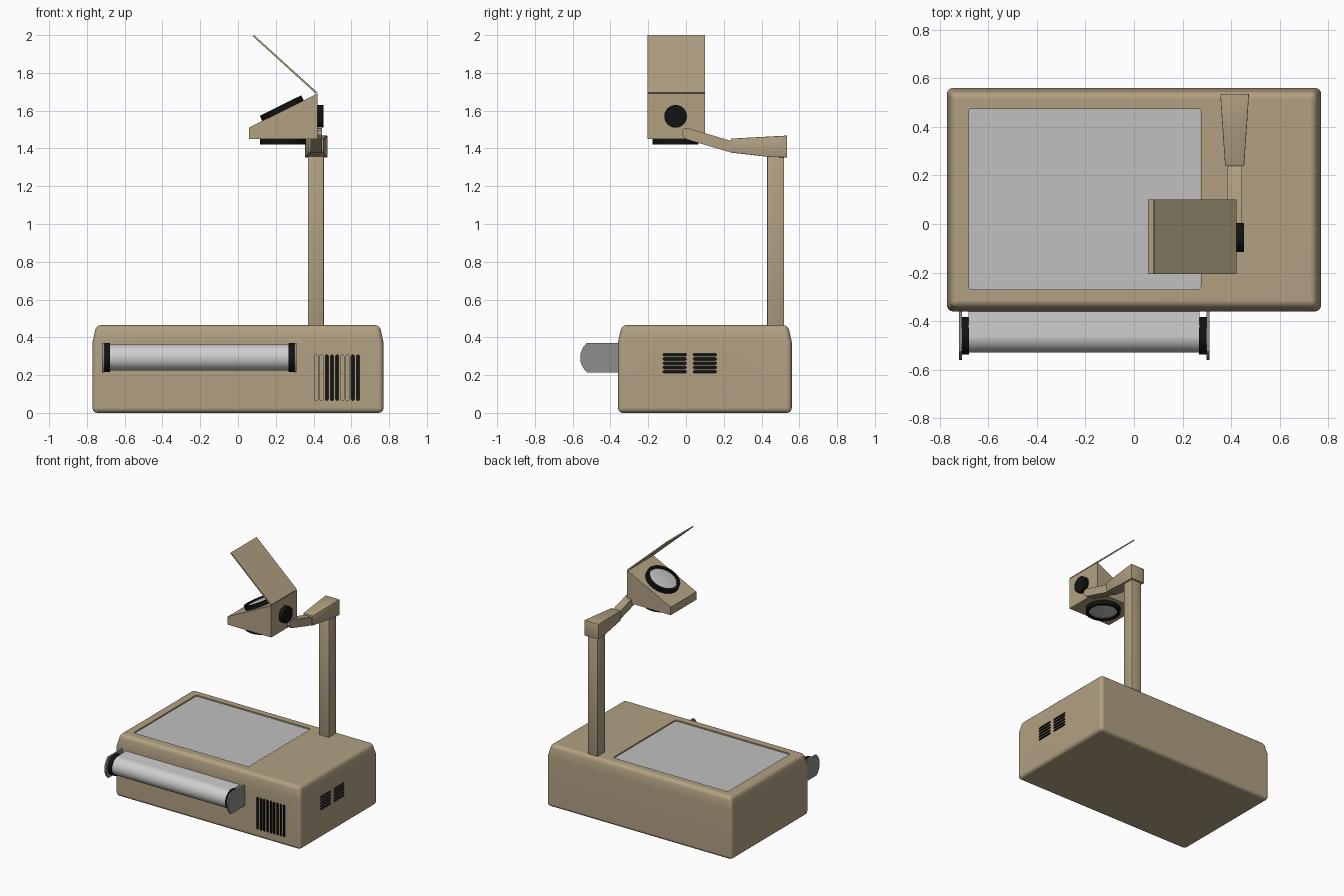
import bpy, bmesh, math
from mathutils import Matrix, Vector

cube = bpy.data.objects.get("Cube")
if cube:
    bpy.data.objects.remove(cube, do_unlink=True)


def material(name, r, g, b):
    m = bpy.data.materials.new(name)
    m.use_nodes = True
    m.diffuse_color = (r, g, b, 1)
    m.node_tree.nodes["Principled BSDF"].inputs["Base Color"].default_value = (r, g, b, 1)
    return m


TAN = material("tan casing", 0.44, 0.355, 0.225)
DARK = material("black", 0.006, 0.006, 0.006)
GLASS = material("pale glass", 0.53, 0.53, 0.53)
FILM = material("film white", 0.62, 0.62, 0.63)
GREY = material("grey bracket", 0.27, 0.27, 0.27)


def add_loft(bm, rings):
    """Skin a closed solid through matching rings of points."""
    loops = [[bm.verts.new(p) for p in ring] for ring in rings]
    n = len(loops[0])
    faces = [bm.faces.new(loops[0]), bm.faces.new(loops[-1])]
    for a, b in zip(loops, loops[1:]):
        for i in range(n):
            j = (i + 1) % n
            faces.append(bm.faces.new((a[i], a[j], b[j], b[i])))
    return faces


def finish(name, bm, mats, smooth=30):
    bmesh.ops.recalc_face_normals(bm, faces=bm.faces)
    me = bpy.data.meshes.new(name)
    bm.to_mesh(me)
    bm.free()
    for m in mats:
        me.materials.append(m)
    me.shade_smooth()
    me.set_sharp_from_angle(angle=math.radians(smooth))
    ob = bpy.data.objects.new(name, me)
    bpy.context.scene.collection.objects.link(ob)
    return ob


def loft(name, rings, mat, bevel=0):
    bm = bmesh.new()
    add_loft(bm, rings)
    if bevel:
        bmesh.ops.bevel(bm, geom=bm.edges[:], offset=bevel, segments=2,
                        profile=0.5, affect='EDGES')
    return finish(name, bm, [mat])


def extrude(pts, axis, lo, hi):
    """Two rings: a 2D outline at both ends of an axis."""
    def place(p, d):
        v = list(p)
        v.insert(axis, d)
        return v
    return [[place(p, d) for p in pts] for d in (lo, hi)]


def rect(a0, a1, b0, b1):
    return [(a0, b0), (a1, b0), (a1, b1), (a0, b1)]


def arc(cx, cy, r, start, end, steps):
    return [(cx + r * math.cos(math.radians(start + (end - start) * i / steps)),
             cy + r * math.sin(math.radians(start + (end - start) * i / steps)))
            for i in range(steps + 1)]


def circle(cx, cy, r, n=40):
    return arc(cx, cy, r, 0, 360, n)[:-1]


def apply_modifier(ob, kind, **settings):
    mod = ob.modifiers.new(kind.title(), kind)
    for key, value in settings.items():
        setattr(mod, key, value)
    bpy.context.view_layer.objects.active = ob
    bpy.ops.object.modifier_apply(modifier=mod.name)


# Casing: box with a tapered upper band and rounded edges
def casing_ring(inset, z):
    return [(x, y, z) for x, y in rect(inset - 0.77, 0.77 - inset, inset - 0.36, 0.56 - inset)]


casing = loft("casing", [casing_ring(0, 0), casing_ring(0, 0.375), casing_ring(0.02, 0.465)], TAN)
casing.data.materials.append(DARK)
apply_modifier(casing, 'BEVEL', width=0.026, segments=4, limit_method='ANGLE',
               angle_limit=math.radians(30))

# Cutter: stage recess plus vent slots with dark walls
bm = bmesh.new()
STAGE = (-0.68, 0.275, -0.27, 0.475)


def stage_outline(grow=0):
    x0, x1, y0, y1 = STAGE
    r = 0.014
    pts = []
    for cx, cy, a in ((x1 - r, y1 - r, 0), (x0 + r, y1 - r, 90),
                      (x0 + r, y0 + r, 180), (x1 - r, y0 + r, 270)):
        pts += arc(cx, cy, r + grow, a, a + 90, 4)
    return pts


add_loft(bm, extrude(stage_outline(), 2, 0.45, 0.5))


def cut_slot(outline, axis, lo, hi, floor_dark):
    floor, _, *walls = add_loft(bm, extrude(outline, axis, lo, hi))
    floor.material_index = int(floor_dark)
    for f in walls:
        f.material_index = 1


R = 0.008
for i in range(9):
    x = 0.415 + i * 0.0275
    pill = arc(x, 0.30, R, 0, 180, 6) + arc(x, 0.073, R, 180, 360, 6)
    cut_slot(pill, 1, -0.335, -0.4, i in (2, 3, 4, 7, 8))
for y0 in (-0.115, 0.045):
    for i in range(5):
        z = 0.218 + i * 0.0225
        pill = arc(y0, z, 0.007, 90, 270, 6) + arc(y0 + 0.11, z, 0.007, -90, 90, 6)
        cut_slot(pill, 0, 0.745, 0.8, True)
cutter = finish("vent_cutter", bm, [TAN, DARK])
cutter.hide_render = True
apply_modifier(casing, 'BOOLEAN', operation='DIFFERENCE', solver='EXACT', object=cutter)
bpy.data.objects.remove(cutter, do_unlink=True)
casing.data.shade_smooth()
casing.data.set_sharp_from_angle(angle=math.radians(30))
apply_modifier(casing, 'WEIGHTED_NORMAL', keep_sharp=True)

# Stage glass in the recess
loft("stage_glass", extrude(stage_outline(-0.001), 2, 0.448, 0.456), GLASS)

# Film roll, its end flanges, brackets and the sheet feeding into the casing
AY, AZ = -0.46, 0.293
loft("film_roll", extrude(circle(AY, AZ, 0.069), 0, -0.68, 0.27), FILM)
loft("film_sheet", extrude(rect(-0.46, -0.35, 0.357, 0.362), 0, -0.68, 0.27), FILM)
plate = [(-0.35, 0.215), (-0.35, 0.37), (-0.525, 0.37), (-0.545, 0.347), (-0.557, 0.32),
         (-0.56, 0.293), (-0.557, 0.266), (-0.545, 0.238), (-0.525, 0.215)]
for side, s in (("right", -1), ("left", 1)):
    ends = sorted(-0.205 + s * d for d in (0.473, 0.503))
    loft(side + "_flange", extrude(circle(AY, AZ, 0.077), 0, *ends), DARK)
    ends = sorted(-0.205 + s * d for d in (0.503, 0.515))
    loft(side + "_bracket", extrude(plate, 0, *ends), GREY)

# Post and arm
loft("post", extrude(rect(0.37, 0.455, 0.43, 0.52), 2, 0.44, 1.37), TAN, 0.004)


def section(y, x0, x1, z0, z1):
    return [(x, y, z) for x, z in rect(x0, x1, z0, z1)]


loft("arm_socket", [section(0.535, 0.355, 0.473, 1.352, 1.468),
                    section(0.44, 0.361, 0.467, 1.355, 1.463),
                    section(0.238, 0.375, 0.453, 1.378, 1.452)], TAN, 0.003)
loft("arm", [section(0.25, 0.385, 0.445, 1.375, 1.437),
             section(0.005, 0.385, 0.445, 1.447, 1.509),
             section(-0.012, 0.385, 0.445, 1.46, 1.506),
             section(-0.02, 0.385, 0.445, 1.472, 1.495)], TAN)

# Wedge-shaped head with raised mirror flap
Y0, Y1 = -0.205, 0.10
wedge = [(0.057, 1.45), (0.42, 1.45), (0.42, 1.69), (0.057, 1.51)]
loft("head", extrude(wedge, 1, Y0, Y1), TAN)
flap = [(0.413, 1.689), (0.421, 1.696), (0.085, 2.0), (0.078, 1.994)]
loft("mirror_flap", extrude(flap, 1, Y0, Y1), TAN)

# Focus knob
loft("focus_knob", extrude(circle(-0.055, 1.57, 0.06), 0, 0.41, 0.452), DARK, 0.002)


# Lenses: black cup with a slightly domed glass
def lens(name, centre, normal):
    turn = Vector(normal).to_track_quat('Z', 'Y').to_matrix().to_4x4()
    frame = Matrix.Translation(centre) @ turn
    for part, profile, mat in (
            ("_ring", ((0.122, -0.005), (0.122, 0.03), (0.1, 0.03), (0.1, 0.012)), DARK),
            ("_glass", ((0.1, 0.01), (0.1, 0.02), (0.07, 0.025), (0.035, 0.028)), GLASS)):
        rings = [[frame @ Vector((x, y, h)) for x, y in circle(0, 0, r)] for r, h in profile]
        loft(name + part, rings, mat)


slope = Vector((-0.18, 0, 0.363)).normalized()
lens("upper_lens", (0.238, -0.055, 1.6), slope)
lens("lower_lens", (0.238, -0.055, 1.45), (0, 0, -1))
